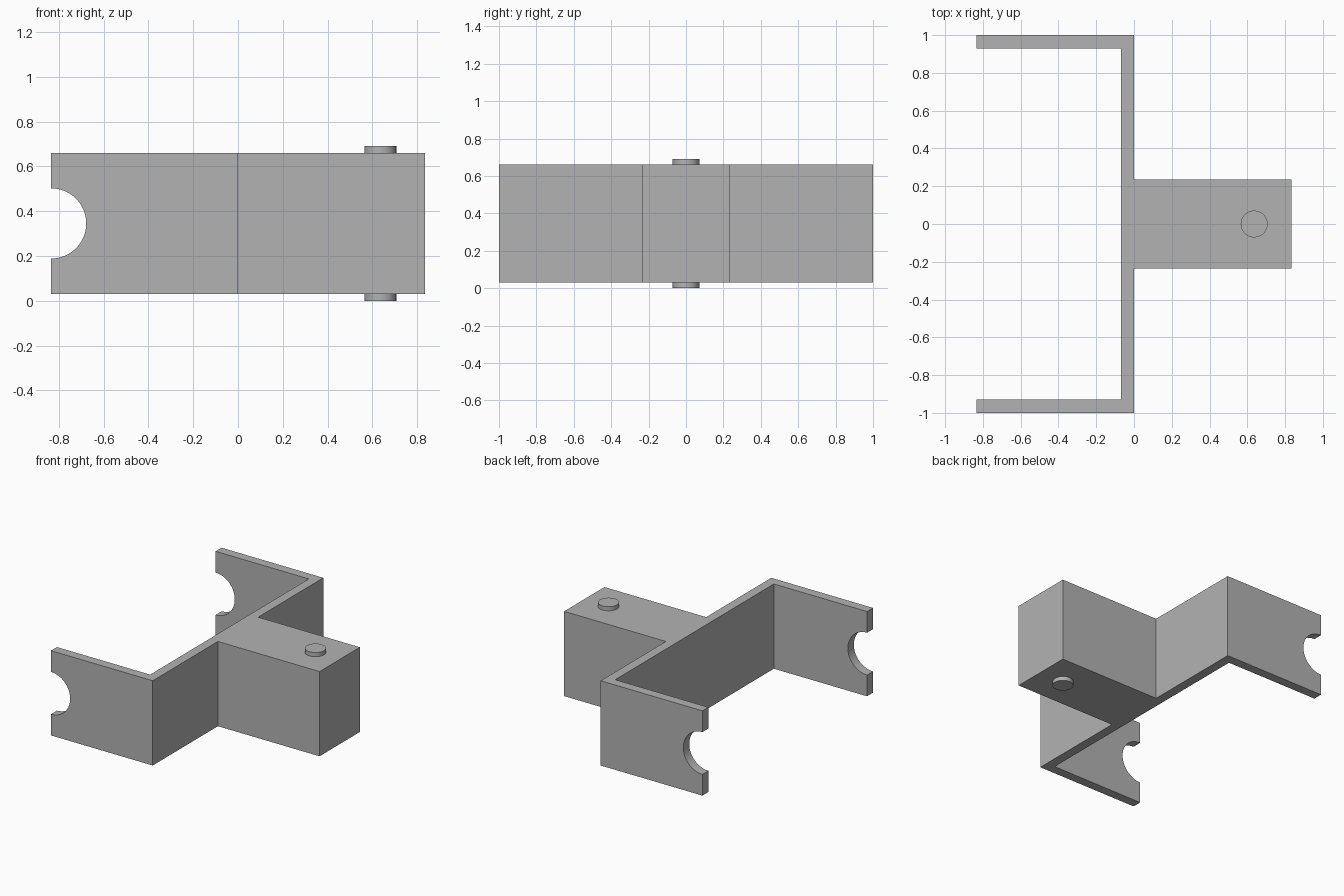
import bpy
import bmesh
from mathutils import Matrix
from math import pi, radians

if "Cube" in bpy.data.objects:
    bpy.data.objects.remove(bpy.data.objects["Cube"], do_unlink=True)

LOW, HIGH = 0.031, 0.66            # bottom and top of the bracket
MID = (LOW + HIGH) / 2
END, WALL = 0.835, 0.07            # half length in x, wall thickness
PEG_X, PEG_R = 0.636, 0.071
NOTCH_R = 0.157

grey = bpy.data.materials.new("plain grey")
grey.use_nodes = True
colour = (0.45, 0.45, 0.45, 1)
grey.diffuse_color = colour
grey.node_tree.nodes["Principled BSDF"].inputs["Base Color"].default_value = colour


def add_object(name, bm):
    bmesh.ops.recalc_face_normals(bm, faces=bm.faces)
    mesh = bpy.data.meshes.new(name)
    bm.to_mesh(mesh)
    bm.free()
    obj = bpy.data.objects.new(name, mesh)
    mesh.materials.append(grey)
    bpy.context.collection.objects.link(obj)
    return obj


def cylinder(name, radius, depth, matrix):
    bm = bmesh.new()
    bmesh.ops.create_cone(bm, cap_ends=True, segments=64, radius1=radius,
                          radius2=radius, depth=depth, matrix=matrix)
    return add_object(name, bm)


def smooth(obj):
    bpy.ops.object.select_all(action="DESELECT")
    obj.select_set(True)
    bpy.context.view_layer.objects.active = obj
    bpy.ops.object.shade_smooth_by_angle(angle=radians(30))


# Bracket: half of the plan outline, mirrored across y and extruded upwards
half = [(END, 0.236), (0, 0.236), (0, 1), (-END, 1), (-END, 1 - WALL), (-WALL, 1 - WALL)]
outline = half + [(x, -y) for x, y in reversed(half)]
bm = bmesh.new()
base = bm.faces.new([bm.verts.new((x, y, LOW)) for x, y in outline])
extruded = bmesh.ops.extrude_face_region(bm, geom=[base])["geom"]
bmesh.ops.translate(bm, vec=(0, 0, HIGH - LOW),
                    verts=[v for v in extruded if isinstance(v, bmesh.types.BMVert)])
bracket = add_object("bracket", bm)

# Round notches through both arm ends
cutter = cylinder("notch_cutter", NOTCH_R, 3,
                  Matrix.Translation((-END, 0, MID)) @ Matrix.Rotation(pi / 2, 4, "X"))
cutter.hide_render = True
cut = bracket.modifiers.new("notches", "BOOLEAN")
cut.operation = "DIFFERENCE"
cut.solver = "EXACT"
cut.object = cutter
bpy.context.view_layer.objects.active = bracket
bpy.ops.object.modifier_apply(modifier=cut.name)
bpy.data.objects.remove(cutter, do_unlink=True)
smooth(bracket)

# Pivot pegs above and below the block
for name, z in (("top_peg", HIGH + LOW / 2), ("bottom_peg", LOW / 2)):
    smooth(cylinder(name, PEG_R, LOW, Matrix.Translation((PEG_X, 0, z))))
